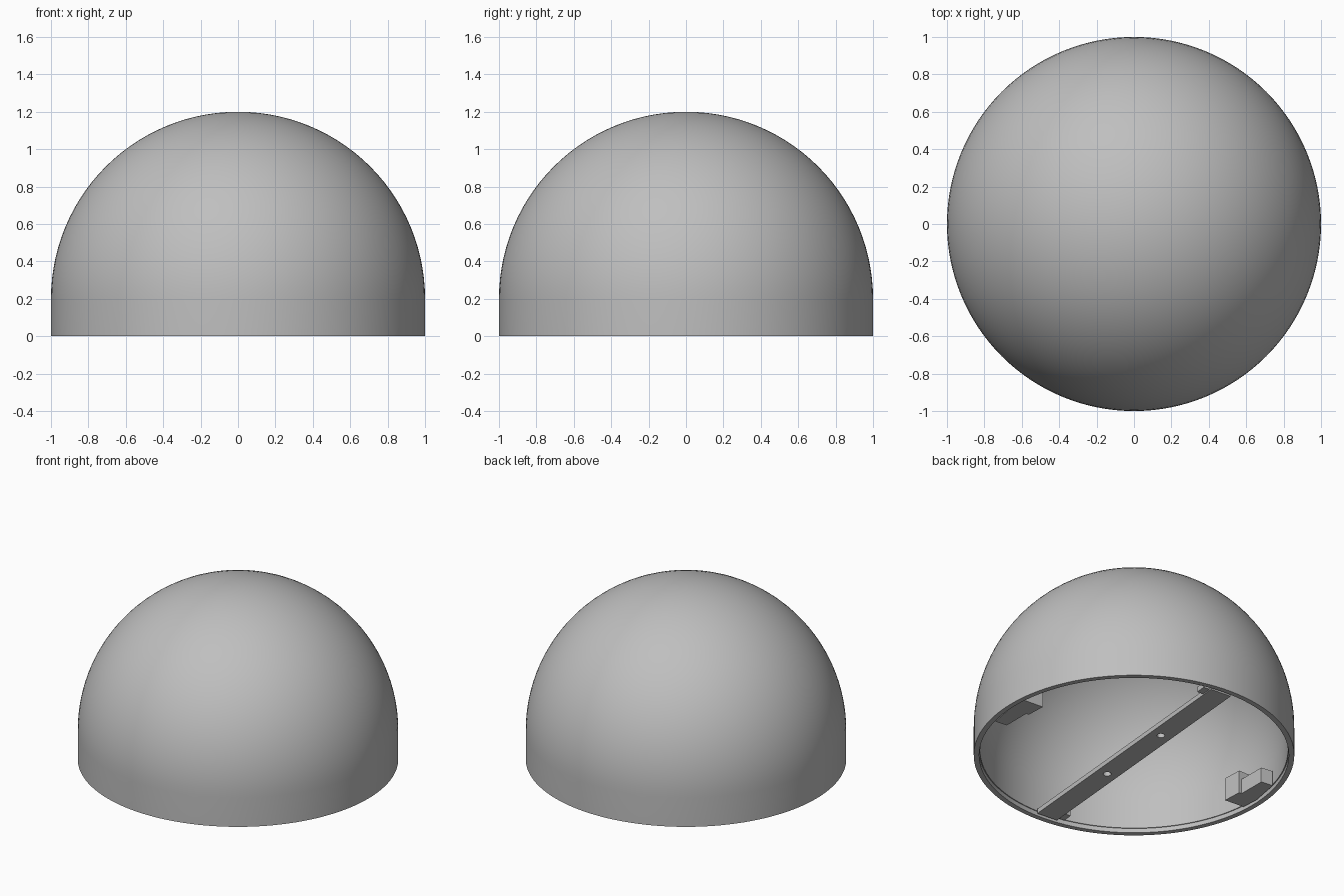
import bpy, bmesh, math
from mathutils import Matrix, Vector

cube = bpy.data.objects.get("Cube")
if cube:
    bpy.data.objects.remove(cube, do_unlink=True)

grey = bpy.data.materials.new("plain grey")
grey.use_nodes = True
colour = (0.52, 0.52, 0.52, 1)
grey.diffuse_color = colour
grey.node_tree.nodes["Principled BSDF"].inputs["Base Color"].default_value = colour


def finish(name, bm, smooth=False):
    """Turn a bmesh into a named, coloured object."""
    bmesh.ops.recalc_face_normals(bm, faces=bm.faces)
    mesh = bpy.data.meshes.new(name)
    bm.to_mesh(mesh)
    bm.free()
    mesh.materials.append(grey)
    obj = bpy.data.objects.new(name, mesh)
    bpy.context.collection.objects.link(obj)
    bpy.ops.object.select_all(action='DESELECT')
    obj.select_set(True)
    bpy.context.view_layer.objects.active = obj
    if smooth:
        bpy.ops.object.shade_smooth_by_angle(angle=math.radians(30))
    return obj


def prism(name, outline, z0, z1, turn=0.0):
    """Extrude a flat outline upward, then turn it about the centre."""
    bm = bmesh.new()
    face = bm.faces.new([bm.verts.new((x, y, z0)) for x, y in outline])
    top = bmesh.ops.extrude_face_region(bm, geom=[face])["geom"]
    moved = [v for v in top if isinstance(v, bmesh.types.BMVert)]
    bmesh.ops.translate(bm, verts=moved, vec=(0, 0, z1 - z0))
    bmesh.ops.rotate(bm, verts=bm.verts, matrix=Matrix.Rotation(turn, 3, 'Z'))
    return finish(name, bm)


def box(name, x0, x1, y0, y1, z0, z1, turn=0.0):
    return prism(name, [(x0, y0), (x1, y0), (x1, y1), (x0, y1)], z0, z1, turn)


# Hollow dome: straight skirt, hemisphere, and a slight rebate inside the rim
SKIRT, INNER, STEPS = 0.2, 0.96, 28


def arc(radius):
    angles = [math.pi / 2 * i / STEPS for i in range(STEPS + 1)]
    return [(radius * math.cos(a), SKIRT + radius * math.sin(a)) for a in angles]


profile = [(1, 0)] + arc(1) + arc(INNER)[::-1] + [(INNER, 0.03), (0.966, 0.03), (0.966, 0)]
bm = bmesh.new()
verts = [bm.verts.new((r, 0, z)) for r, z in profile]
edges = [bm.edges.new((a, b)) for a, b in zip(verts, verts[1:] + verts[:1])]
bmesh.ops.spin(bm, geom=verts + edges, cent=(0, 0, 0), axis=(0, 0, 1),
               angle=math.tau, steps=128, use_duplicate=False)
bmesh.ops.remove_doubles(bm, verts=bm.verts, dist=1e-5)
bmesh.ops.dissolve_degenerate(bm, edges=bm.edges, dist=1e-5)
finish("dome_shell", bm, smooth=True)

# Cross bar with two screw holes
TILT = math.radians(-5)
bar = box("cross_bar", -0.075, 0.075, -0.945, 0.945, 0.003, 0.035, TILT)
bm = bmesh.new()
for side in (-1, 1):
    spot = Matrix.Rotation(TILT, 3, 'Z') @ Vector((0, 0.292 * side, 0.02))
    bmesh.ops.create_cone(bm, cap_ends=True, segments=24, radius1=0.025, radius2=0.025,
                          depth=0.2, matrix=Matrix.Translation(spot))
cutter = finish("hole_cutter", bm)
cutter.hide_render = True
bpy.ops.object.select_all(action='DESELECT')
bar.select_set(True)
bpy.context.view_layer.objects.active = bar
holes = bar.modifiers.new("holes", 'BOOLEAN')
holes.operation = 'DIFFERENCE'
holes.solver = 'EXACT'
holes.object = cutter
bpy.ops.object.modifier_apply(modifier=holes.name)
bpy.data.objects.remove(cutter, do_unlink=True)

# Matching wall brackets and bar stops, half a turn apart
for side, turn in (("left", 0), ("right", math.pi)):
    prism(side + "_bracket_post",
          [(0.81, 0.08), (0.95, 0.07), (0.957, -0.05), (0.815, -0.05)], 0.012, 0.17, turn)
    prism(side + "_bracket_tab",
          [(0.835, -0.05), (0.957, -0.05), (0.92, -0.25), (0.835, -0.24)], 0.012, 0.115, turn)
    box(side + "_bar_stop", 0.075, 0.12, 0.86, 0.93, 0.01, 0.045, TILT + turn)
